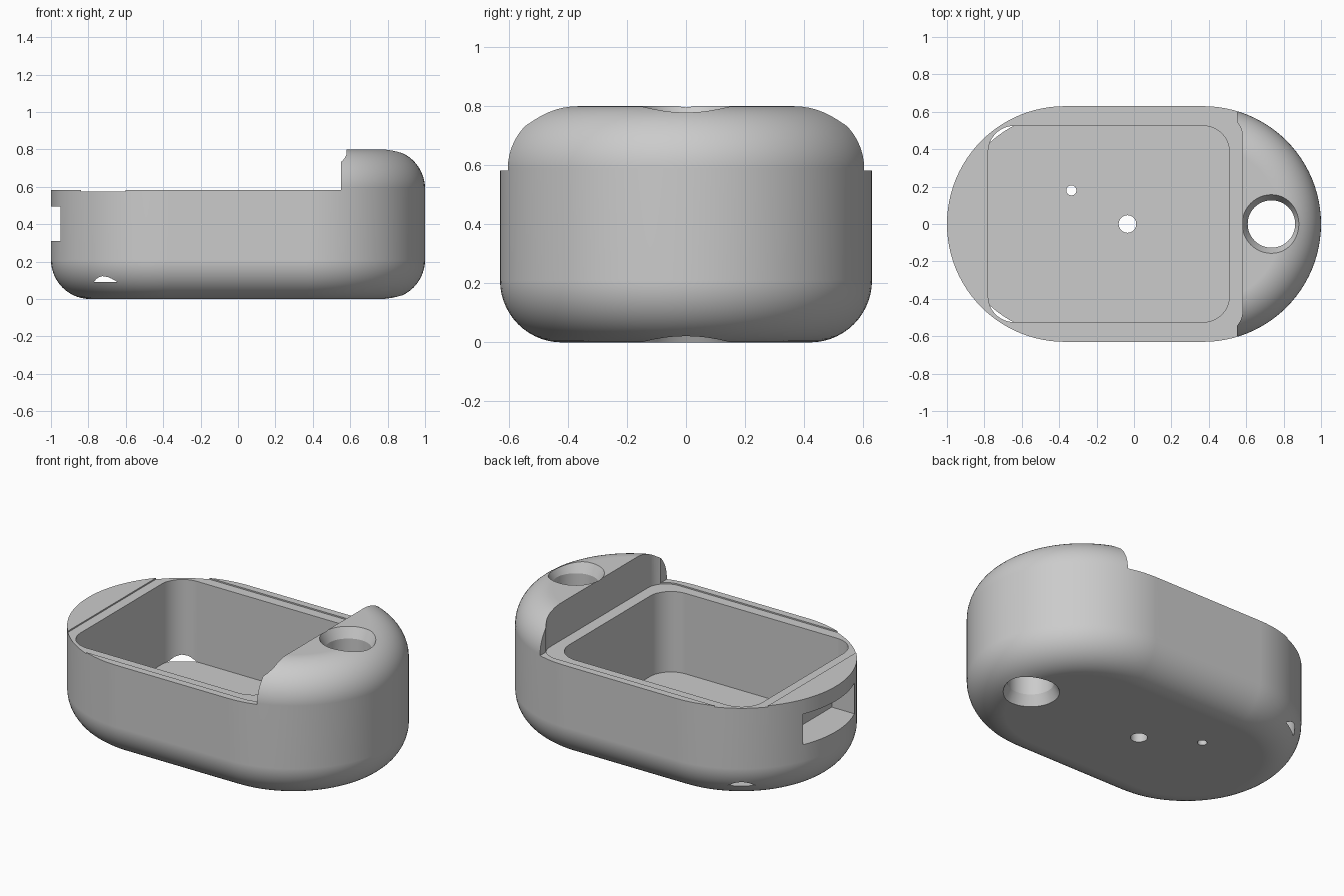
import bpy, bmesh
from math import sin, cos, pi, radians

cube = bpy.data.objects.get("Cube")
if cube:
    bpy.data.objects.remove(cube)


def rounded_rect(x0, x1, half_y, r_left, r_right, seg=12):
    """Outline with its own corner radius at each end; counter-clockwise."""
    pts = []
    corners = [(x1, half_y, r_right, 0), (x0, half_y, r_left, 1),
               (x0, -half_y, r_left, 2), (x1, -half_y, r_right, 3)]
    for x, y, r, quarter in corners:
        if r == 0:
            pts.append((x, y))
            continue
        cx = x - r if x == x1 else x + r
        cy = y - r if y > 0 else y + r
        for i in range(seg + 1):
            a = (quarter + i / seg) * pi / 2
            p = (cx + r * cos(a), cy + r * sin(a))
            if not pts or abs(p[0] - pts[-1][0]) + abs(p[1] - pts[-1][1]) > 1e-5:
                pts.append(p)
    if abs(pts[0][0] - pts[-1][0]) + abs(pts[0][1] - pts[-1][1]) < 1e-5:
        pts.pop()
    return pts


def circle(x, y, r, seg=48):
    return [(x + r * cos(2 * pi * i / seg), y + r * sin(2 * pi * i / seg))
            for i in range(seg)]


def loft(name, sections):
    """Solid through a stack of (outline, z) sections."""
    bm = bmesh.new()
    rings = [[bm.verts.new((x, y, z)) for x, y in pts] for pts, z in sections]
    n = len(rings[0])
    for low, high in zip(rings, rings[1:]):
        for i in range(n):
            j = (i + 1) % n
            bm.faces.new((low[i], low[j], high[j], high[i]))
    bm.faces.new(rings[0][::-1])
    bm.faces.new(rings[-1])
    mesh = bpy.data.meshes.new(name)
    bm.to_mesh(mesh)
    bm.free()
    obj = bpy.data.objects.new(name, mesh)
    bpy.context.collection.objects.link(obj)
    return obj


def prism(name, pts, z0, z1):
    return loft(name, [(pts, z0), (pts, z1)])


# Capsule-shaped body with rounded bottom and top edges
HEIGHT, R, EDGE, STEPS = 0.80, 0.63, 0.21, 14


def capsule(inset):
    return rounded_rect(inset - 1, 1 - inset, R - inset, R - inset, R - inset, 24)


arc = [(EDGE * (1 - sin(t)), EDGE * (1 - cos(t)))
       for t in (i / STEPS * pi / 2 for i in range(STEPS + 1))]
sections = [(capsule(inset), z) for inset, z in arc]
sections += [(capsule(inset), HEIGHT - z) for inset, z in reversed(arc)]
body = loft("case_body", sections)

# Cutters: rim step, lid recess, pocket, port slot and holes
hx, hr = 0.735, 0.127
cutters = [
    prism("rim_step_cutter", rounded_rect(-2, 0.55, 1, 0, 0), 0.583, 1),
    prism("lid_recess_cutter", rounded_rect(-0.84, 0.58, 0.586, 0, 0.12), 0.575, 1.1),
    prism("pocket_cutter", rounded_rect(-0.78, 0.51, 0.525, 0.14, 0.14), 0.09, 1.2),
    prism("port_slot_cutter", rounded_rect(-1.2, -0.80, 0.245, 0, 0), 0.31, 0.495),
    prism("floor_hole_cutter", circle(-0.035, 0, 0.047), -0.1, 0.2),
    prism("small_hole_cutter", circle(-0.335, 0.18, 0.027, 24), -0.1, 0.2),
    loft("strap_hole_cutter", [(circle(hx, 0, hr + 0.04), -0.02),
                               (circle(hx, 0, hr), 0.06),
                               (circle(hx, 0, hr), HEIGHT - 0.06),
                               (circle(hx, 0, hr + 0.04), HEIGHT + 0.02)]),
]

bpy.ops.object.select_all(action="DESELECT")
bpy.context.view_layer.objects.active = body
body.select_set(True)
for cutter in cutters:
    cutter.hide_render = True
    mod = body.modifiers.new(cutter.name, "BOOLEAN")
    mod.operation, mod.solver, mod.object = "DIFFERENCE", "EXACT", cutter
    bpy.ops.object.modifier_apply(modifier=mod.name)
    bpy.data.objects.remove(cutter)

# Smooth curves, crisp edges
bpy.ops.object.shade_smooth_by_angle(angle=radians(25))
weighted = body.modifiers.new("weighted_normals", "WEIGHTED_NORMAL")
weighted.keep_sharp = True

# Plain grey plastic
grey = bpy.data.materials.new("plain_grey")
grey.use_nodes = True
colour = (0.6, 0.6, 0.6, 1)
grey.diffuse_color = colour
grey.node_tree.nodes["Principled BSDF"].inputs["Base Color"].default_value = colour
body.data.materials.clear()
body.data.materials.append(grey)
